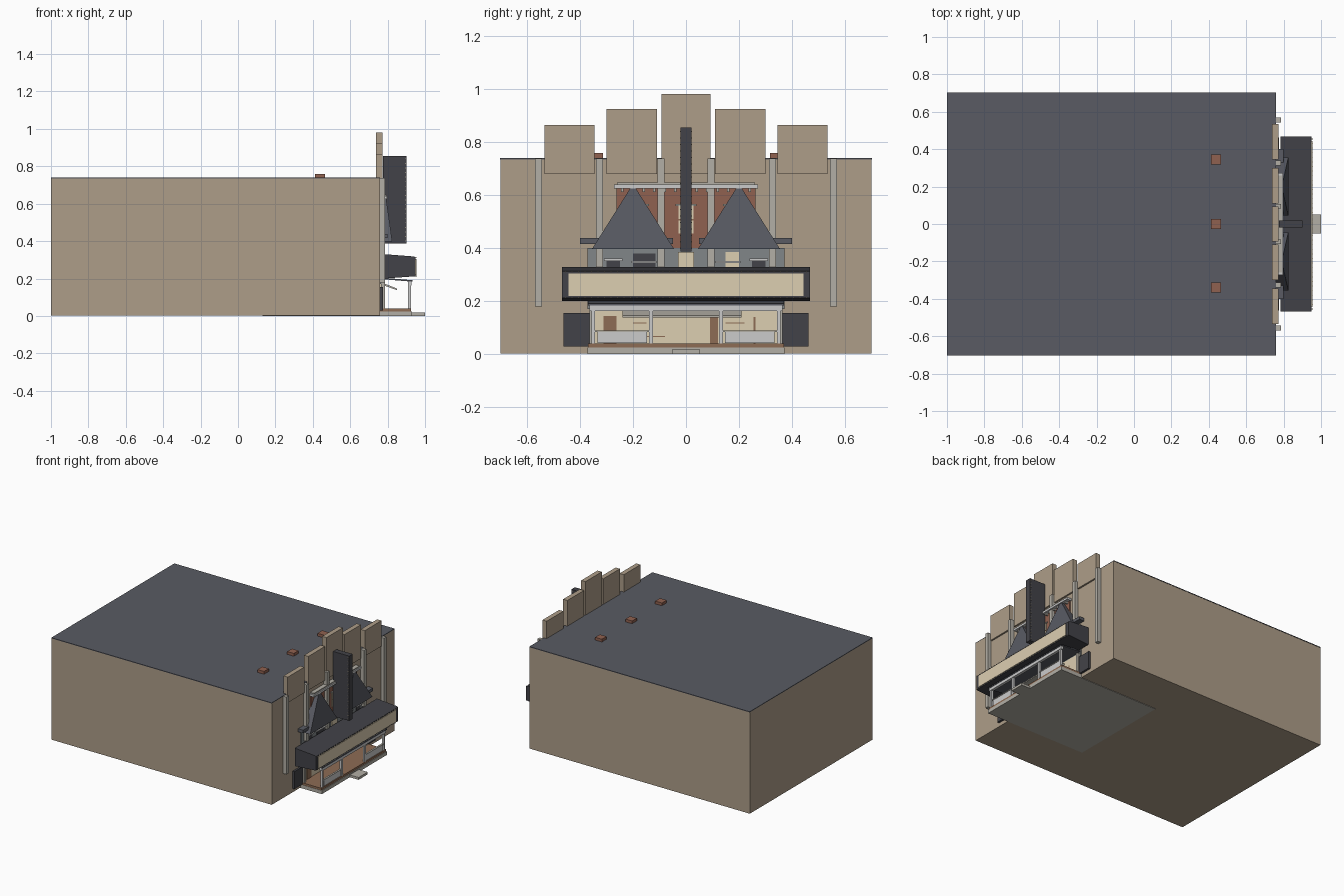
import bpy, bmesh

mats = {}
COL = dict(tan=(0.42, 0.34, 0.25), slate=(0.10, 0.105, 0.125), dark=(0.055, 0.055, 0.065),
           cream=(0.72, 0.62, 0.44), brick=(0.28, 0.12, 0.08), stone=(0.45, 0.43, 0.38),
           white=(0.6, 0.6, 0.58), wood=(0.27, 0.15, 0.09), glass=(0.22, 0.24, 0.25))


def mat(key):
    if key not in mats:
        mats[key] = bpy.data.materials.new(key)
        mats[key].diffuse_color = (*COL[key], 1)
    return mats[key]


def mesh_object(name, bm, color):
    bmesh.ops.recalc_face_normals(bm, faces=bm.faces)
    me = bpy.data.meshes.new(name)
    bm.to_mesh(me)
    bm.free()
    me.materials.append(mat(color))
    ob = bpy.data.objects.new(name, me)
    bpy.context.collection.objects.link(ob)
    return ob


def add_box(bm, x, y, z):
    vs = bmesh.ops.create_cube(bm, size=1)['verts']
    for v in vs:
        for i, (a, b) in enumerate((x, y, z)):
            v.co[i] = (a + b) / 2 + v.co[i] * (b - a)


def box(name, color, x, y, z, mirror=False):
    bm = bmesh.new()
    add_box(bm, x, y, z)
    if mirror:
        add_box(bm, x, (-y[1], -y[0]), z)
    return mesh_object(name, bm, color)


def prism(name, color, profile, y):
    """Extrude an x,z profile along y."""
    bm = bmesh.new()
    f = bm.faces.new([bm.verts.new((px, y[0], pz)) for px, pz in profile])
    ext = bmesh.ops.extrude_face_region(bm, geom=[f])['geom']
    for v in ext:
        if isinstance(v, bmesh.types.BMVert):
            v.co.y = y[1]
    return mesh_object(name, bm, color)


# Auditorium block and flat roof
box("auditorium", "tan", (-1, 0.76), (-0.7, 0.7), (0.003, 0.735))
box("flat_roof", "slate", (-1, 0.76), (-0.702, 0.702), (0.735, 0.74))
for i, y in enumerate((-0.34, 0, 0.345)):
    box(f"chimney_{i}", "brick", (0.412, 0.465), (y - 0.027, y + 0.027), (0.7, 0.76))

# Stepped parapet slabs and facade pilasters
box("parapet_centre", "tan", (0.738, 0.772), (-0.093, 0.093), (0.68, 0.982))
box("parapet_middle", "tan", (0.738, 0.772), (0.11, 0.30), (0.68, 0.925), True)
box("parapet_outer", "tan", (0.738, 0.772), (0.345, 0.535), (0.68, 0.865), True)
for y, z in ((0.557, 0.18), (0.327, 0.33), (0.095, 0.33)):
    box("pilaster", "stone", (0.755, 0.787), (y - 0.013, y + 0.013), (z, 0.738), True)

# Upper storey: brick wall, window, cornice
box("brick_wall", "brick", (0.74, 0.768), (-0.262, 0.262), (0.40, 0.63))
box("upper_window", "cream", (0.76, 0.771), (-0.028, 0.028), (0.455, 0.56))
box("window_lintel", "stone", (0.76, 0.775), (-0.04, 0.04), (0.56, 0.567))
box("window_bars", "wood", (0.76, 0.773), (-0.028, 0.028), (0.505, 0.510))
box("side_lintel", "stone", (0.76, 0.775), (0.14, 0.20), (0.56, 0.567), True)
box("cornice", "white", (0.76, 0.797), (-0.272, 0.272), (0.626, 0.641))
box("cornice_cap", "stone", (0.76, 0.79), (-0.26, 0.26), (0.641, 0.648))
bm = bmesh.new()
for i in range(13):
    y = -0.24 + i * 0.04
    add_box(bm, (0.765, 0.785), (y - 0.005, y + 0.005), (0.612, 0.627))
mesh_object("cornice_brackets", bm, "stone")
box("gutter", "slate", (0.76, 0.80), (0.05, 0.40), (0.416, 0.438), True)

# Gable roofs
bm = bmesh.new()
for s in (-1, 1):
    base = [bm.verts.new((x, s * 0.2 + dy, 0.397))
            for x, dy in ((0.74, -0.155), (0.825, -0.155), (0.825, 0.155), (0.74, 0.155))]
    top = [bm.verts.new((x, s * 0.2, 0.643)) for x in (0.74, 0.79)]
    for f in (base, (base[0], base[1], top[1], top[0]), (base[1], base[2], top[1]),
              (base[2], base[3], top[0], top[1]), (base[3], base[0], top[0])):
        bm.faces.new(f)
mesh_object("gable_roofs", bm, "slate")

# Middle storey behind the marquee
box("middle_wall", "glass", (0.74, 0.766), (-0.372, 0.372), (0.17, 0.40))
box("middle_door", "cream", (0.76, 0.772), (-0.03, 0.03), (0.30, 0.385))
box("bright_window", "cream", (0.76, 0.771), (0.15, 0.20), (0.30, 0.385))
box("dark_window", "dark", (0.76, 0.771), (-0.2, -0.115), (0.30, 0.38))
box("small_window", "dark", (0.76, 0.77), (0.25, 0.30), (0.30, 0.352), True)
box("window_head", "white", (0.76, 0.78), (0.24, 0.31), (0.352, 0.362), True)
box("inner_window_head", "white", (0.76, 0.78), (0.11, 0.205), (0.345, 0.352), True)

# Marquee with lit panel and bulbs
prism("marquee", "dark", [(0.782, 0.2), (0.95, 0.212), (0.95, 0.313), (0.94, 0.318), (0.782, 0.33)],
      (-0.468, 0.468))
box("marquee_panel", "cream", (0.94, 0.954), (-0.443, 0.443), (0.22, 0.305))
bm = bmesh.new()
for i in range(38):
    y = -0.455 + i * 0.91 / 37
    for z in (0.214, 0.311):
        add_box(bm, (0.945, 0.956), (y - 0.002, y + 0.002), (z - 0.002, z + 0.002))
mesh_object("marquee_bulbs", bm, "cream")

# Vertical blade sign with bulbs
box("blade_sign", "dark", (0.775, 0.902), (-0.02, 0.02), (0.387, 0.855))
bm = bmesh.new()
for i in range(19):
    z = 0.4 + i * 0.44 / 18
    for s in (-1, 1):
        add_box(bm, (0.892, 0.896), (s * 0.019 - 0.003, s * 0.019 + 0.003), (z - 0.002, z + 0.002))
mesh_object("blade_bulbs", bm, "cream")

# Ground floor front: wall, doors, poster cases
box("foundation", "stone", (0.13, 0.93), (-0.372, 0.372), (0, 0.025))
box("entrance_wall", "cream", (0.74, 0.767), (-0.355, 0.355), (0.03, 0.19))
box("entrance_door_left", "wood", (0.76, 0.771), (-0.312, -0.262), (0.037, 0.145))
box("entrance_door_right", "wood", (0.76, 0.771), (0.09, 0.12), (0.037, 0.14))
box("door_side", "wood", (0.76, 0.771), (0.255, 0.262), (0.037, 0.14))
for y0, y1, z in ((-0.16, -0.08, 0.065), (-0.2, -0.15, 0.115), (0.15, 0.22, 0.115)):
    box("entrance_trim", "wood", (0.76, 0.771), (y0, y1), (z, z + 0.004))
box("poster_case", "dark", (0.75, 0.775), (0.365, 0.463), (0.03, 0.156), True)

# Porch: deck, step, posts, railings, awnings
box("porch_deck", "wood", (0.755, 0.925), (-0.37, 0.37), (0.025, 0.04))
box("porch_step", "stone", (0.92, 1.0), (-0.052, 0.052), (0, 0.017))
for y in (0.35, 0.132):
    box("porch_post", "white", (0.91, 0.925), (y - 0.007, y + 0.007), (0.04, 0.185), True)
box("corner_post", "stone", (0.765, 0.785), (0.345, 0.365), (0.04, 0.185), True)
box("railing_panel", "white", (0.914, 0.921), (0.148, 0.335), (0.042, 0.086), True)
box("railing_cap", "stone", (0.911, 0.924), (0.14, 0.345), (0.084, 0.09), True)
prism("porch_awning", "slate", [(0.765, 0.197), (0.932, 0.183), (0.932, 0.191), (0.765, 0.205)],
      (-0.37, 0.37))
box("porch_beam", "white", (0.908, 0.928), (-0.365, 0.365), (0.163, 0.184))
prism("inner_awning", "stone", [(0.765, 0.168), (0.85, 0.138), (0.85, 0.146), (0.765, 0.18)],
      (-0.24, 0.21))
